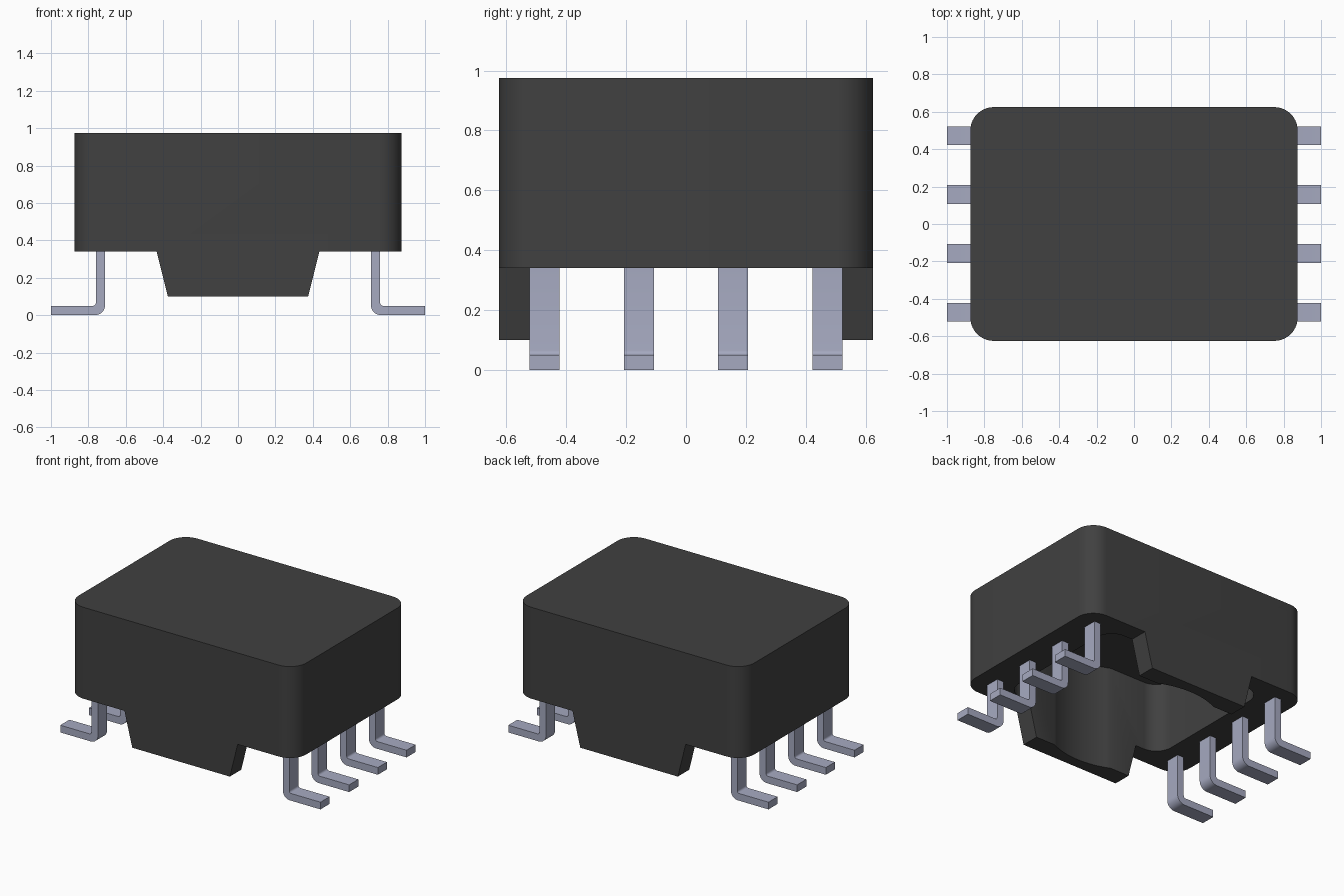
import bpy
import bmesh
from math import asin, cos, sin, degrees, radians
from mathutils import Vector

cube = bpy.data.objects.get("Cube")
if cube:
    bpy.data.objects.remove(cube, do_unlink=True)


def material(name, colour):
    m = bpy.data.materials.new(name)
    m.use_nodes = True
    m.diffuse_color = (*colour, 1)
    m.node_tree.nodes["Principled BSDF"].inputs["Base Color"].default_value = (*colour, 1)
    return m


black = material("black plastic", (0.052, 0.052, 0.052))
metal = material("tinned metal", (0.38, 0.40, 0.53))


def arc(cx, cy, r, start, end, steps=10):
    angles = [radians(start + (end - start) * i / steps) for i in range(steps + 1)]
    return [(cx + r * cos(a), cy + r * sin(a)) for a in angles]


def prism(name, points, offset, mat):
    """Extrude a closed outline of 3D points along an offset."""
    bm = bmesh.new()
    face = bm.faces.new([bm.verts.new(p) for p in points])
    moved = bmesh.ops.extrude_face_region(bm, geom=[face])["geom"]
    verts = [v for v in moved if isinstance(v, bmesh.types.BMVert)]
    bmesh.ops.translate(bm, verts=verts, vec=Vector(offset))
    bmesh.ops.recalc_face_normals(bm, faces=bm.faces)
    mesh = bpy.data.meshes.new(name)
    bm.to_mesh(mesh)
    bm.free()
    mesh.materials.append(mat)
    obj = bpy.data.objects.new(name, mesh)
    bpy.context.collection.objects.link(obj)
    return obj


def activate(obj):
    bpy.ops.object.select_all(action="DESELECT")
    obj.select_set(True)
    bpy.context.view_layer.objects.active = obj


def cut(obj, cutter):
    cutter.hide_render = True
    activate(obj)
    mod = obj.modifiers.new("cut", "BOOLEAN")
    mod.operation = "DIFFERENCE"
    mod.solver = "EXACT"
    mod.object = cutter
    bpy.ops.object.modifier_apply(modifier=mod.name)
    bpy.data.objects.remove(cutter, do_unlink=True)


def smooth(obj):
    activate(obj)
    bpy.ops.object.shade_smooth_by_angle(angle=radians(30))


def corners(hx, hy, r):
    """The four rounded corners of a rectangle, anticlockwise."""
    signs = [(1, 1), (-1, 1), (-1, -1), (1, -1)]
    return [arc(sx * (hx - r), sy * (hy - r), r, 90 * i, 90 * i + 90)
            for i, (sx, sy) in enumerate(signs)]


# Housing: rounded block, still full height down to the tab ends
TAB_Z, BASE_Z, TOP_Z = 0.10, 0.34, 0.975
outline = sum(corners(0.875, 0.625, 0.125), [])
housing = prism("housing", [(x, y, TAB_Z) for x, y in outline],
                (0, 0, TOP_Z - TAB_Z), black)

# Trim both ends up to the base, leaving a tapered tab front and back
for s in (-1, 1):
    side = [(0.3725, 0.09), (0.435, BASE_Z), (1.1, BASE_Z), (1.1, 0.09)]
    cut(housing, prism("end_cutter", [(s * x, -1, z) for x, z in side], (0, 2, 0), black))

# Hollow: rounded rectangle with a round bulge into each tab
HALF_Y, BULGE = 0.50, 0.55
a = degrees(asin(HALF_Y / BULGE))
c = corners(0.62, HALF_Y, 0.12)
hollow = (c[0] + arc(0, 0, BULGE, a, 180 - a, 16) + c[1] + c[2]
          + arc(0, 0, BULGE, 180 + a, 360 - a, 16) + c[3])
cut(housing, prism("hollow_cutter", [(x, y, 0) for x, y in hollow], (0, 0, 0.82), black))
smooth(housing)

# Leads: bent strips, four on each long-lead side
bend = arc(0.765, 0.055, 0.055, 270, 180, 8)
inner = arc(0.775, 0.065, 0.015, 180, 270, 4)
strip = [(1.0, 0.0)] + bend + [(0.71, 0.36), (0.76, 0.36)] + inner + [(1.0, 0.05)]
for s, side_name in ((1, "left"), (-1, "right")):
    for i in range(4):
        y = (i - 1.5) * 0.315
        lead = prism(f"lead_{side_name}_{i + 1}",
                     [(s * x, y - 0.05, z) for x, z in strip], (0, 0.1, 0), metal)
        smooth(lead)
